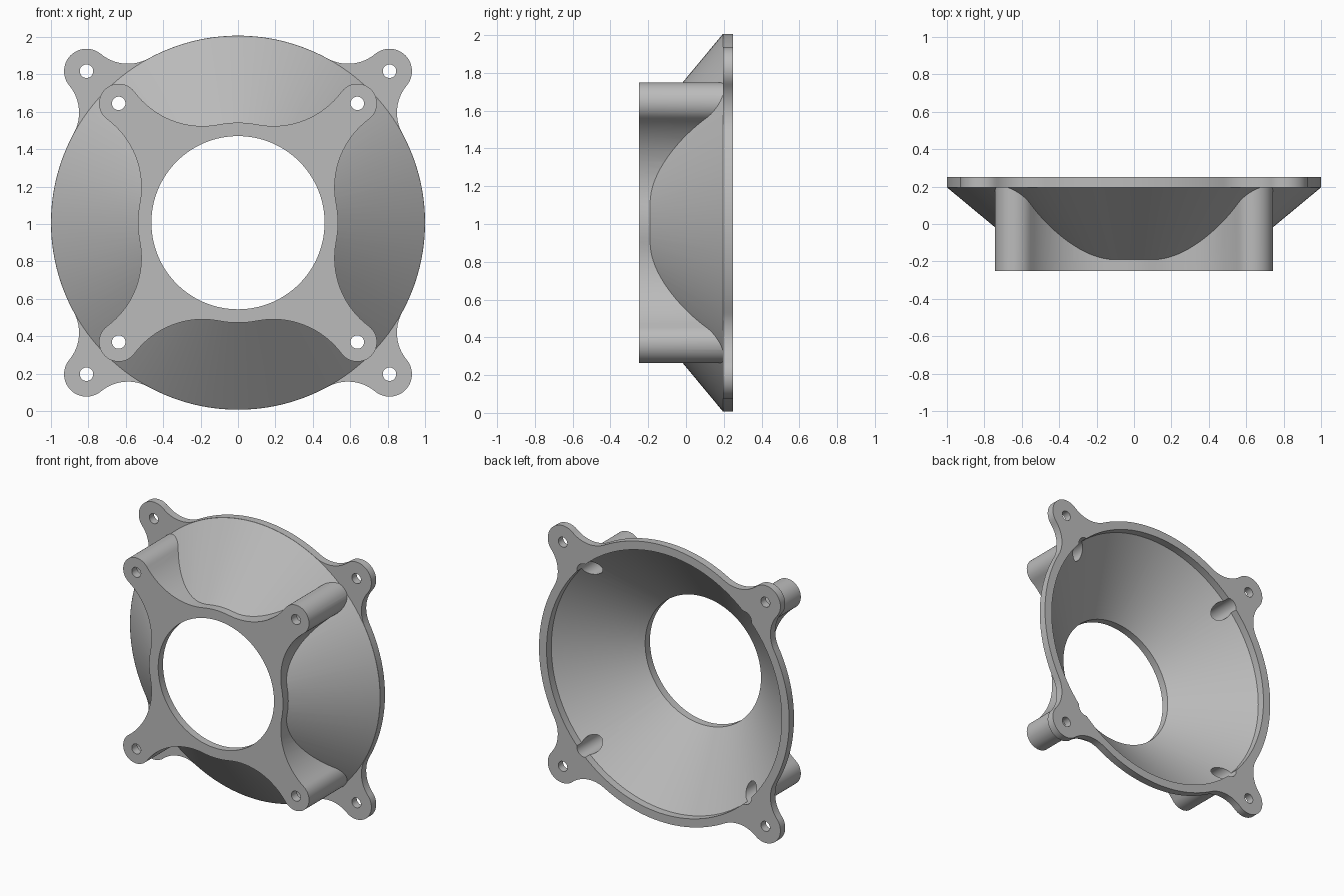
import bpy, bmesh
from math import pi, cos, sin, acos, atan2, hypot, sqrt, radians

cube = bpy.data.objects.get("Cube")
if cube:
    bpy.data.objects.remove(cube, do_unlink=True)

FRONT, BACK, FLANGE = -0.25, 0.25, 0.195   # depths along y
SMALL_EAR, LARGE_EAR = 0.638, 0.81         # ear centre offsets
CENTRE_Z = 1.007

grey = bpy.data.materials.new("matte grey")
grey.use_nodes = True
colour = (0.5, 0.5, 0.5, 1)
grey.diffuse_color = colour
grey.node_tree.nodes["Principled BSDF"].inputs["Base Color"].default_value = colour


def arc(cx, cz, r, a, b, n):
    return [(cx + r * cos(a + (b - a) * i / n), cz + r * sin(a + (b - a) * i / n))
            for i in range(n + 1)]


def circle(r, n=128, cx=0, cz=0):
    return arc(cx, cz, r, 0, 2 * pi, n)[:-1]


def eared_outline(core, offset, ear, fillet, core_steps):
    """Round core with four diagonal ears, blended by concave arcs."""
    d = offset * sqrt(2)
    a, b = core + fillet, ear + fillet
    swing = acos((a * a + d * d - b * b) / (2 * a * d))
    fx, fz = a * cos(swing), a * sin(swing)       # fillet centre, ear along +x
    to_ear = atan2(-fz, d - fx)
    ear_edge = atan2(fz, fx - d)
    upper = arc(fx, fz, fillet, to_ear, swing - pi, 16)
    lower = [(x, -z) for x, z in reversed(upper)]
    tip = arc(d, 0, ear, -ear_edge, ear_edge, 24)
    gap = arc(0, 0, core, swing, pi / 2 - swing, core_steps)
    quarter = lower + tip[1:-1] + upper + gap[1:-1]
    points = []
    for k in range(4):
        t = pi / 4 + k * pi / 2
        points += [(x * cos(t) - z * sin(t), x * sin(t) + z * cos(t)) for x, z in quarter]
    return points


def loft(name, sections):
    """Closed solid through matching outlines placed at successive depths."""
    bm = bmesh.new()
    rings = [[bm.verts.new((x, y, z + CENTRE_Z)) for x, z in pts] for y, pts in sections]
    for r, s in zip(rings, rings[1:]):
        for i in range(len(r)):
            j = (i + 1) % len(r)
            bm.faces.new((r[i], r[j], s[j], s[i]))
    bm.faces.new(rings[0])
    bm.faces.new(rings[-1])
    bmesh.ops.recalc_face_normals(bm, faces=bm.faces)
    mesh = bpy.data.meshes.new(name)
    bm.to_mesh(mesh)
    bm.free()
    mesh.materials.append(grey)
    obj = bpy.data.objects.new(name, mesh)
    bpy.context.collection.objects.link(obj)
    return obj


def combine(target, other, operation):
    mod = target.modifiers.new(operation.lower(), "BOOLEAN")
    mod.operation, mod.object, mod.solver = operation, other, "EXACT"
    bpy.context.view_layer.objects.active = target
    bpy.ops.object.modifier_apply(modifier=mod.name)
    bpy.data.objects.remove(other, do_unlink=True)


# Rear flange with four mounting ears
flange = eared_outline(1.0, LARGE_EAR, 0.12, 0.227, 32)
body = loft("fan_adapter", [(FLANGE, flange), (BACK, flange)])

# Tapered funnel shell
funnel = loft("funnel", [(-0.22, circle(0.499)), (FLANGE, circle(0.999)),
                         (0.22, circle(0.98))])
combine(body, funnel, "UNION")

# Front mount with four posts
mount = eared_outline(0.535, SMALL_EAR, 0.105, 0.454, 8)
combine(body, loft("front_mount", [(FRONT, mount), (0.22, mount)]), "UNION")

# Hollow inside, open at both ends
combine(body, loft("cavity", [(-0.3, circle(0.463)), (-0.195, circle(0.463)),
                              (FLANGE, circle(0.94)), (0.3, circle(0.94))]), "DIFFERENCE")

# Screw holes in both sets of ears, with wide recesses behind the front posts
for sx in (-1, 1):
    for sz in (-1, 1):
        for offset, radius, start in ((LARGE_EAR, 0.036, -0.1 + FLANGE),
                                      (SMALL_EAR, 0.036, -0.3),
                                      (SMALL_EAR, 0.06, -0.19)):
            hole = circle(radius, 32, sx * offset, sz * offset)
            combine(body, loft("hole", [(start, hole), (0.3, hole)]), "DIFFERENCE")

bpy.ops.object.select_all(action="DESELECT")
body.select_set(True)
bpy.context.view_layer.objects.active = body
bpy.ops.object.shade_smooth_by_angle(angle=radians(30))
